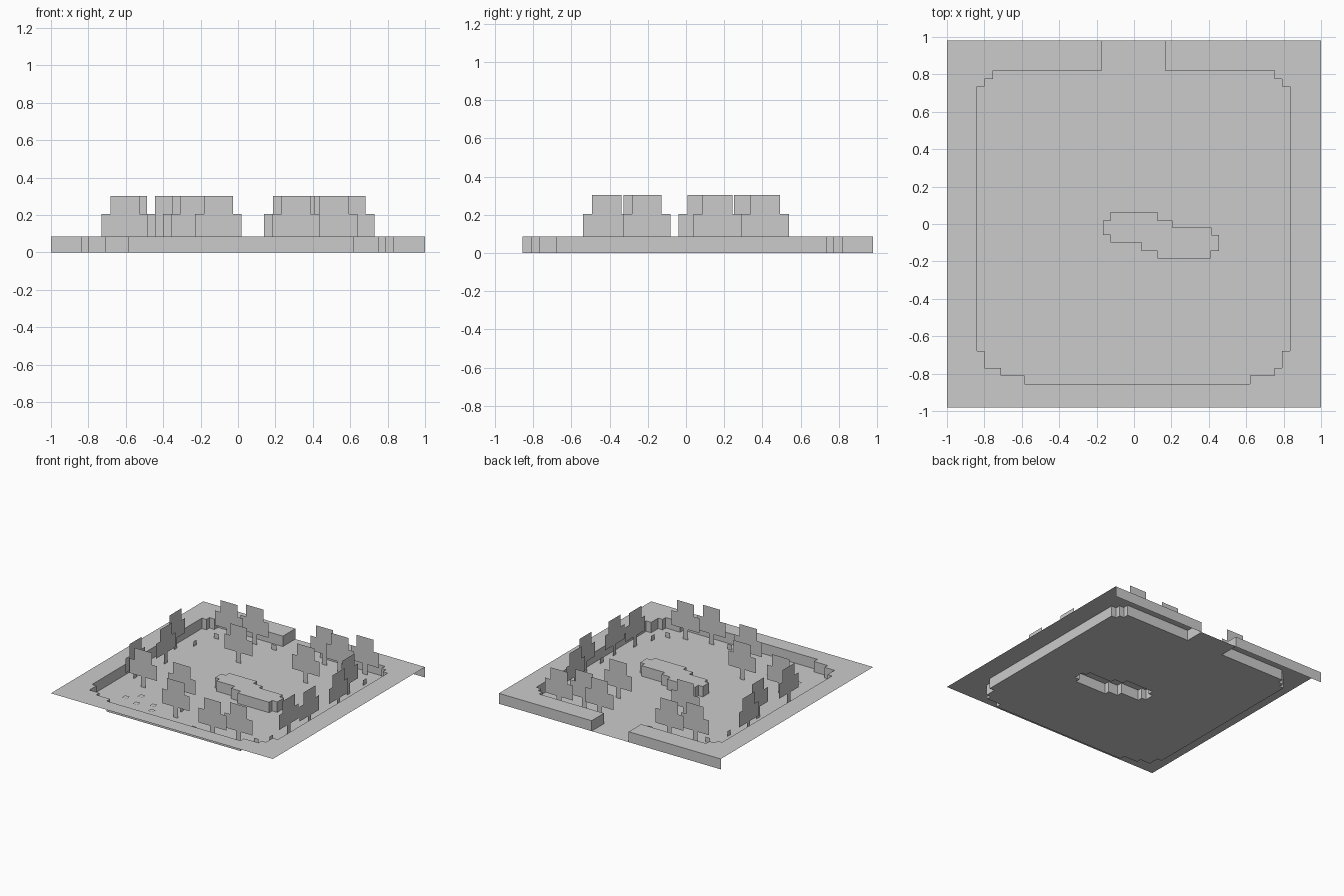
import bpy, bmesh

if "Cube" in bpy.data.objects:
    bpy.data.objects.remove(bpy.data.objects["Cube"])

H = 0.085          # height of the raised ground


def finish(name, bm):
    mesh = bpy.data.meshes.new(name)
    bm.to_mesh(mesh)
    bm.free()
    obj = bpy.data.objects.new(name, mesh)
    bpy.context.collection.objects.link(obj)
    return obj


def polygon(bm, points):
    return bm.faces.new([bm.verts.new(p) for p in points])


def wall_strip(name, paths):
    """Vertical walls from the floor up to H along 2D paths."""
    bm = bmesh.new()
    for path in paths:
        for (ax, ay), (bx, by) in zip(path, path[1:]):
            polygon(bm, [(ax, ay, 0), (bx, by, 0), (bx, by, H), (ax, ay, H)])
    bmesh.ops.remove_doubles(bm, verts=bm.verts, dist=1e-4)
    return finish(name, bm)


def sheet(bm, x, y, axis, points):
    """Upright flat cut-out centred at x, y and running along the given axis."""
    polygon(bm, [(x + u, y, z) if axis == 'x' else (x, y + u, z) for u, z in points])


# Stepped outline of the sunken clearing, starting and ending at the gateway
clearing = [(-.17, .98), (-.17, .82), (-.755, .82), (-.755, .775), (-.8, .775),
            (-.8, .735), (-.84, .735), (-.84, -.68), (-.8, -.68), (-.8, -.77),
            (-.71, -.77), (-.71, -.81), (-.585, -.81), (-.585, -.855),
            (.62, -.855), (.62, -.81), (.75, -.81), (.75, -.77), (.79, -.77),
            (.79, -.68), (.835, -.68), (.835, .735), (.79, .735), (.79, .775),
            (.75, .775), (.75, .82), (.165, .82), (.165, .98)]
island = [(-.165, .02), (-.165, -.06), (-.125, -.06), (-.125, -.1), (.04, -.1),
          (.04, -.145), (.125, -.145), (.125, -.185), (.41, -.185), (.41, -.145),
          (.455, -.145), (.455, -.06), (.415, -.06), (.415, -.02), (.205, -.02),
          (.205, .02), (.125, .02), (.125, .065), (-.125, .065), (-.125, .02)]

# Raised ground around the clearing
bm = bmesh.new()
border = clearing + [(1, .98), (1, -.98), (-1, -.98), (-1, .98)]
polygon(bm, [(x, y, H) for x, y in reversed(border)])
finish("raised_ground", bm)

# Floor with an opening under the island
bm = bmesh.new()
edges = []
for loop in (clearing, island):
    vs = [bm.verts.new((x, y, 0)) for x, y in loop]
    edges += [bm.edges.new((a, b)) for a, b in zip(vs, vs[1:] + vs[:1])]
bmesh.ops.triangle_fill(bm, edges=edges, use_beauty=True, normal=(0, 0, 1))
finish("clearing_floor", bm)

# Banks, back walls and island
wall_strip("clearing_bank", [clearing[::-1]])
wall_strip("back_wall", [[(1, .98), (.165, .98)], [(-.17, .98), (-1, .98)]])
wall_strip("island_sides", [island + island[:1]])
bm = bmesh.new()
polygon(bm, [(x, y, H) for x, y in island])
finish("island_top", bm)

# Flat cut-out trees: trunk, wide crown, narrow top
half = [(.021, 0), (.021, H), (.125, H), (.125, .205), (.078, .205), (.078, .302)]
tree = half + [(-u, z) for u, z in reversed(half)]
trees_x = [(-.565, .69), (-.365, .735), (.265, .735), (.435, .69), (.605, .77),
           (-.275, .4), (.335, .395), (-.605, -.355), (-.23, -.395),
           (-.105, -.65), (.515, -.73), (.31, -.77)]
trees_y = [(-.795, .33), (-.71, .085), (-.75, -.25), (.705, .415),
           (.79, .165), (.787, -.205), (.748, -.415)]
for axis, spots in (('x', trees_x), ('y', trees_y)):
    for i, (x, y) in enumerate(spots):
        bm = bmesh.new()
        sheet(bm, x, y, axis, tree)
        finish(f"tree_{axis}_{i + 1}", bm)

# Small upright tufts
tuft = [(-.021, 0), (.021, 0), (.021, .042), (-.021, .042)]
bm = bmesh.new()
for x, y in [(-.65, .65), (.64, -.68), (.145, -.77), (-.19, .735)]:
    sheet(bm, x, y, 'x', tuft)
for x, y in [(-.71, .46), (.705, .625), (-.13, -.535), (.705, -.58), (.787, -.04)]:
    sheet(bm, x, y, 'y', tuft)
finish("tufts", bm)

# Little flat stones lying on the floor
bm = bmesh.new()
for x, y in [(-.605, -.578), (-.523, -.495), (-.48, -.62), (-.357, -.578), (-.315, -.662)]:
    polygon(bm, [(x + a * .021, y + b * .021, .006)
                 for a, b in ((-1, -1), (1, -1), (1, 1), (-1, 1))])
finish("floor_stones", bm)
